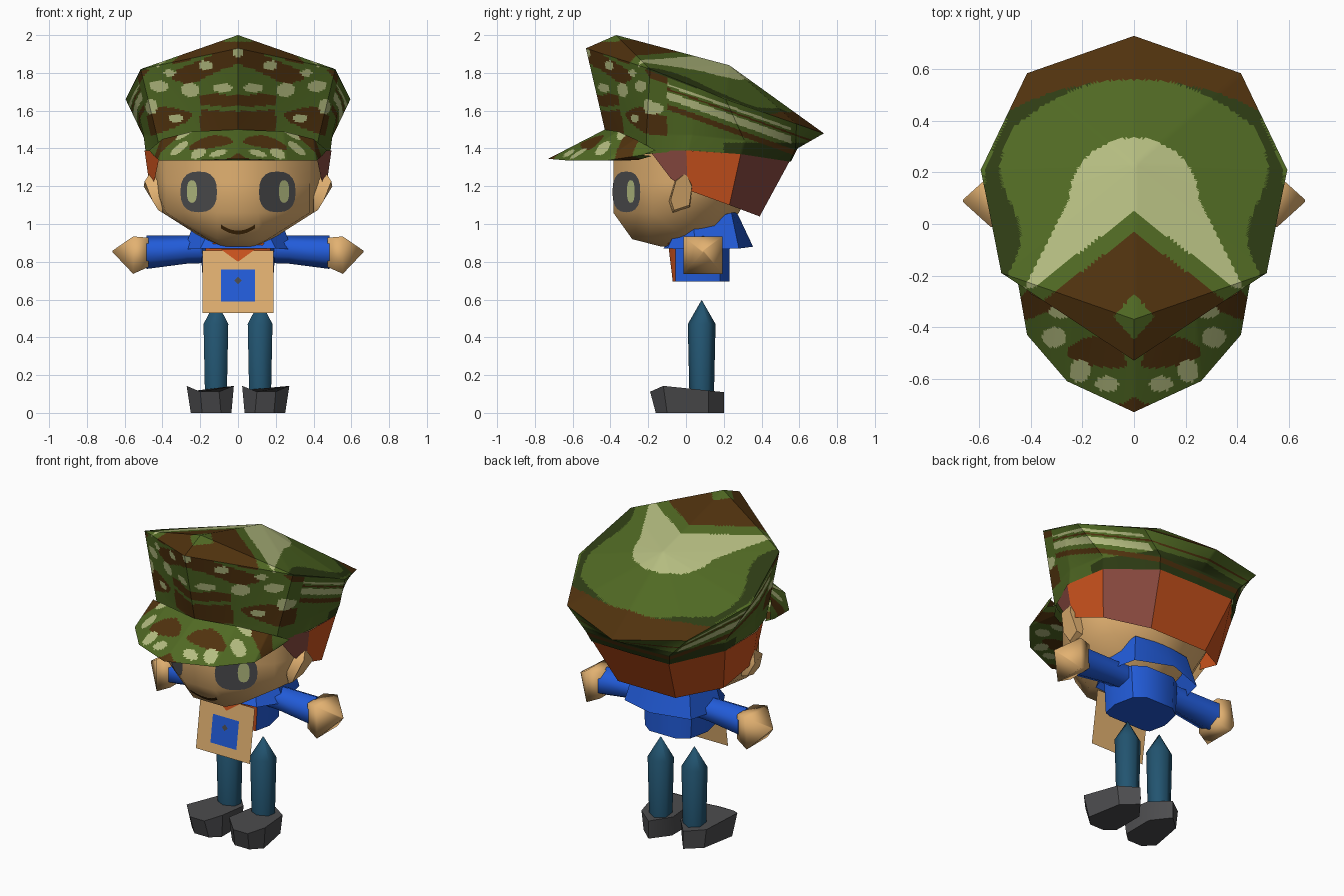
import bpy, bmesh, math

cube = bpy.data.objects.get("Cube")
if cube:
    bpy.data.objects.remove(cube)


# Colours, given as display values and stored as linear ones
def material(name, *rgb):
    m = bpy.data.materials.new(name)
    col = [((c / 255 + 0.055) / 1.055) ** 2.4 for c in rgb] + [1]
    m.use_nodes = True
    m.diffuse_color = col
    m.node_tree.nodes["Principled BSDF"].inputs["Base Color"].default_value = col
    return m


GREEN, BROWN, CREAM, DARK, SKIN, ORANGE, AUBURN, BLUE, TEAL, GREY = range(10)
MATS = [material("camo green", 80, 105, 35), material("camo brown", 80, 50, 14),
        material("camo cream", 180, 188, 128), material("camo dark green", 46, 60, 20),
        material("skin", 226, 177, 113), material("hair orange", 206, 84, 30),
        material("hair auburn", 138, 74, 64), material("shirt blue", 34, 92, 218),
        material("trouser teal", 34, 84, 112), material("charcoal", 76, 76, 78)]


def finish(name, bm, colour, cuts=0, smooth=60):
    """Turn a bmesh into an object; colour is an index or a rule on the face."""
    bmesh.ops.recalc_face_normals(bm, faces=bm.faces[:])
    if cuts:
        bmesh.ops.subdivide_edges(bm, edges=bm.edges[:], cuts=cuts, use_grid_fill=True)
    used = []
    for f in bm.faces:
        c = colour(f.calc_center_median()) if callable(colour) else colour
        if c not in used:
            used.append(c)
        f.material_index = used.index(c)
    me = bpy.data.meshes.new(name)
    bm.to_mesh(me)
    bm.free()
    for c in used:
        me.materials.append(MATS[c])
    ob = bpy.data.objects.new(name, me)
    bpy.context.collection.objects.link(ob)
    bpy.ops.object.select_all(action='DESELECT')
    ob.select_set(True)
    bpy.context.view_layer.objects.active = ob
    if smooth:
        bpy.ops.object.shade_smooth_by_angle(angle=math.radians(smooth))


def both(half):
    """Complete a half outline with its mirror image."""
    return half + [(-x, y, z) for x, y, z in reversed(half) if x > 0]


def skin_rings(bm, rings, closed=True, caps=True):
    vs = [[bm.verts.new(p) for p in r] for r in rings]
    n = len(vs[0])
    for a, b in zip(vs, vs[1:]):
        for i in range(n if closed else n - 1):
            j = (i + 1) % n
            bm.faces.new((a[i], a[j], b[j], b[i]))
    if closed and caps:
        bm.faces.new(vs[0])
        bm.faces.new(vs[-1])
    return vs


def loft(name, rings, colour, closed=True, caps=True, cuts=0, smooth=60):
    bm = bmesh.new()
    skin_rings(bm, rings, closed, caps)
    finish(name, bm, colour, cuts, smooth)


def plate(name, pts, colour):
    bm = bmesh.new()
    face = bm.faces.new([bm.verts.new(p) for p in pts])
    face.normal_update()
    if face.normal.y > 0:
        face.normal_flip()
    finish(name, bm, colour, smooth=0)


def level(z, pts):
    return both([(x, y, z) for x, y in pts])


# Camouflage rules
def spotted(u, v, spots):
    return any(((u - a) / r) ** 2 + ((v - b) / s) ** 2 < 1 for a, b, r, s in spots)


def blotch(u, v, limit):
    return math.sin(15 * u + 2 * math.sin(17 * v)) + math.sin(24 * v + 6 * u) > limit


def top_camo(ax, y):
    if ax / 0.08 + abs(y + 0.36) / 0.09 < 1:
        return GREEN
    if y < -0.03 - 0.76 * ax:
        return BROWN
    if y > 0.56 - 0.5 * ax * ax:
        return BROWN
    if ax > 0.48 + 0.04 * math.sin(12 * y - 1) or y > 0.57 - 0.9 * ax * ax:
        return DARK
    width = 0.25 + (0.1 - y) * 0.5 if y < 0.1 else 0.25 * max(0, 1 - ((y - 0.1) / 0.235) ** 2) ** 0.5
    return CREAM if ax < width and y > max(-0.25, 0.05 - 0.76 * ax) else GREEN


FRONT_SPOTS = [(0, 1.91, .03, .025), (.17, 1.84, .04, .025), (.25, 1.71, .05, .035), (.08, 1.72, .05, .025),
               (.42, 1.73, .05, .03), (.46, 1.62, .03, .04), (.36, 1.8, .03, .02), (.33, 1.56, .04, .02)]
VISOR_SPOTS = [(.31, -.44, .047, .04), (.21, -.57, .04, .045), (.105, -.62, .045, .03), (.28, -.34, .05, .025)]


def hat_camo(c):
    ax, drop = abs(c.x), 1.74 - 0.36 * c.y - c.z
    if drop < 0:
        return top_camo(ax, c.y)
    if c.y < -0.1:
        if spotted(ax, c.z, FRONT_SPOTS):
            return CREAM
        if ax < 0.2 and 1.48 < c.z < 1.68:
            return GREEN if abs(c.z - 1.61 - 0.2 * ax * ax) < 0.012 else BROWN
        return BROWN if blotch(ax, c.z, 0.4) else GREEN
    if c.y < 0.56 and (0.03 < drop < 0.045 or 0.075 < drop < 0.115):
        return CREAM
    if 0.14 < drop < 0.17 or 0.055 < drop < 0.065:
        return BROWN
    return DARK if c.y > 0.2 and c.z < 1.43 else GREEN


def visor_camo(c):
    if spotted(abs(c.x), c.y, VISOR_SPOTS):
        return CREAM
    return BROWN if blotch(abs(c.x) + 0.05, c.y, 0.75) else GREEN


# Cap: band, flaring wall and sloping top
bm = bmesh.new()
band_low = both([(0, -.41, 1.35), (.41, -.21, 1.37), (.49, .01, 1.39), (.475, .29, 1.37), (.27, .55, 1.33), (0, .555, 1.33)])
band_top = both([(0, -.43, 1.5), (.43, -.21, 1.47), (.5, .03, 1.47), (.49, .31, 1.44), (.29, .58, 1.4), (0, .59, 1.4)])
rim = both([(0, -.53, 1.93), (.515, -.19, 1.82), (.56, .04, 1.73), (.595, .21, 1.66), (.415, .585, 1.53), (0, .73, 1.48)])
edge = skin_rings(bm, [band_low, band_top, rim], caps=False)[-1]
peak, back = bm.verts.new((0, -.37, 2)), bm.verts.new((0, .23, 1.84))
n = len(edge)
for i in range(n):
    bm.faces.new((edge[i], edge[(i + 1) % n], peak if i in (0, n - 1) else back))
for i in (1, n - 1):
    bm.faces.new((edge[i], back, peak))
finish("cap", bm, hat_camo, cuts=36, smooth=35)

loft("cap_visor", [both([(.47, -.16, 1.39), (.4, -.27, 1.45), (.24, -.36, 1.49), (0, -.43, 1.5)]),
                   both([(.45, -.23, 1.365), (.415, -.43, 1.335), (.26, -.61, 1.335), (0, -.73, 1.345)]),
                   both([(.42, -.18, 1.36), (.38, -.25, 1.34), (.22, -.33, 1.335), (0, -.4, 1.335)])],
     visor_camo, closed=False, cuts=26, smooth=35)

# Head
face = [(0, -.385), (.11, -.385), (.38, -.18)]
loft("head", [level(1.42, face + [(.45, 0), (.38, .25), (0, .4)]),
              level(1.22, face + [(.45, 0), (.38, .23), (0, .37)]),
              level(1.06, face + [(.4, -.03), (.3, .18), (0, .28)]),
              level(.92, [(0, -.285), (.11, -.285), (.16, -.2), (.18, 0), (.14, .12), (0, .17)]),
              level(.88, [(0, -.13), (.04, -.13), (.08, -.08), (.1, 0), (.08, .05), (0, .07)])], SKIN)


# Hair strip around the back of the head
def hair_colour(c):
    return AUBURN if c.x > 0.2 and (c.y < -0.04 or c.y > 0.3) else ORANGE


loft("hair", [both([(.41, -.19, 1.385), (.495, 0, 1.39), (.475, .29, 1.37), (.265, .55, 1.335)]),
              both([(.44, -.08, 1.24), (.465, .01, 1.18), (.42, .23, 1.1), (.2, .39, 1.04)])],
     hair_colour, closed=False, smooth=0)

# Mouth follows the slope of the chin
curve = [(k * 0.015, 0.945 + 4 * (k * 0.015) ** 2) for k in range(-6, 7)]
loft("mouth", [[(x, -.391 + (1.06 - z - t) * .714, z + t) for x, z in curve] for t in (0, .02)], BROWN, closed=False)

# Torso, collar and the tilted front panel
body = [(0, -.095), (.13, -.095), (.175, -.055), (.2, .05), (.17, .18), (.1, .23), (0, .23)]
loft("torso", [level(.9, body), level(.695, [(x * .93, max(y, -.07)) for x, y in body])],
     lambda c: ORANGE if c.y < -0.05 else BLUE, smooth=40)
loft("collar", [both([(0, -.08, .92), (.16, -.06, .95), (.235, .04, 1), (.19, .24, 1.06), (0, .27, 1.06)]),
                both([(0, -.12, .87), (.2, -.1, .87), (.285, .05, .865), (.23, .28, .87), (0, .355, .88)])],
     BLUE, caps=False, smooth=40)


def on_panel(lift, pts):
    return [(x, -.1 - (.86 - z) * .15 - lift, z) for x, z in pts]


def square(r, z, h):
    return [(-r, z - h), (r, z - h), (r, z + h), (-r, z + h)]


plate("front_panel", on_panel(0, square(.187, .695, .165)), SKIN)
plate("panel_badge", on_panel(.004, square(.09, .675, .085)), BLUE)
plate("badge_mark", on_panel(.007, [(-.02, .7), (0, .68), (.02, .7), (0, .72)]), GREY)
plate("neckerchief", on_panel(.005, [(-.09, .865), (0, .8), (.09, .865)]), ORANGE)


# Paired parts
def oval(s, x, z, ry, rz, count, y=.09):
    a = [math.tau * (i + .5) / count for i in range(count)]
    return [(s * x, y + ry * math.cos(t), z + rz * math.sin(t)) for t in a]


def upright(s, z, r):
    a = [math.tau * i / 6 for i in range(6)]
    return [(s * .117 + r * 1.08 * math.sin(t), .083 + r * 1.05 * math.cos(t), z) for t in a]


def rounded(v):
    return math.copysign(abs(v) ** .8, v)


def eye_disc(s, cx, cz, rx, rz, lift):
    a = [math.tau * i / 20 for i in range(20)]
    pts = [(cx + rx * rounded(math.cos(t)), cz + rz * rounded(math.sin(t))) for t in a]
    return [(s * x, -.385 + (x - .11) * .759 - lift, z) for x, z in pts]


for s, side in ((1, "left_"), (-1, "right_")):
    plate(side + "eye", eye_disc(s, .208, 1.17, .097, .108, .005), GREY)
    plate(side + "eye_glint", eye_disc(s, .244, 1.172, .027, .06, .009), CREAM)
    # Ear: flat outline drawn out to a smaller outer face
    ear = [(0, 1.28), (.035, 1.2), (.02, 1.09), (-.07, 1.06), (-.09, 1.12), (-.06, 1.23)]
    loft(side + "ear", [[(s * .4, y, z) for y, z in ear],
                        [(s * (.505 - abs(z - 1.21) * .55), y * .9, 1.19 + (z - 1.19) * .9) for y, z in ear]],
         SKIN, smooth=40)
    loft(side + "arm", [oval(s, .12, .87, .08, .075, 6), oval(s, .27, .865, .085, .075, 6),
                        oval(s, .485, .85, .1, .088, 6)], BLUE, smooth=70)
    loft(side + "hand", [oval(s, .475, .85, .115, .11, 4), oval(s, .555, .835, .145, .14, 4),
                         oval(s, .664, .855, .006, .006, 4)], SKIN, smooth=95)
    loft(side + "leg", [upright(s, .1, .062), upright(s, .47, .07), upright(s, .595, .002)], TEAL, smooth=65)
    # Shoe: pointed heel, broad toe, highest over the instep
    sole = [(.12, .2), (.21, .12), (.25, -.1), (.19, -.16), (.09, -.16), (.035, -.11), (.035, .09)]
    upper = [(.12, .2, .11), (.225, .12, .118), (.272, -.12, .143), (.2, -.19, .112),
             (.1, -.19, .112), (.022, -.12, .143), (.025, .09, .12)]
    loft(side + "shoe", [[(s * x, y, 0) for x, y in sole], [(s * x, y, z) for x, y, z in upper]], GREY, smooth=40)
